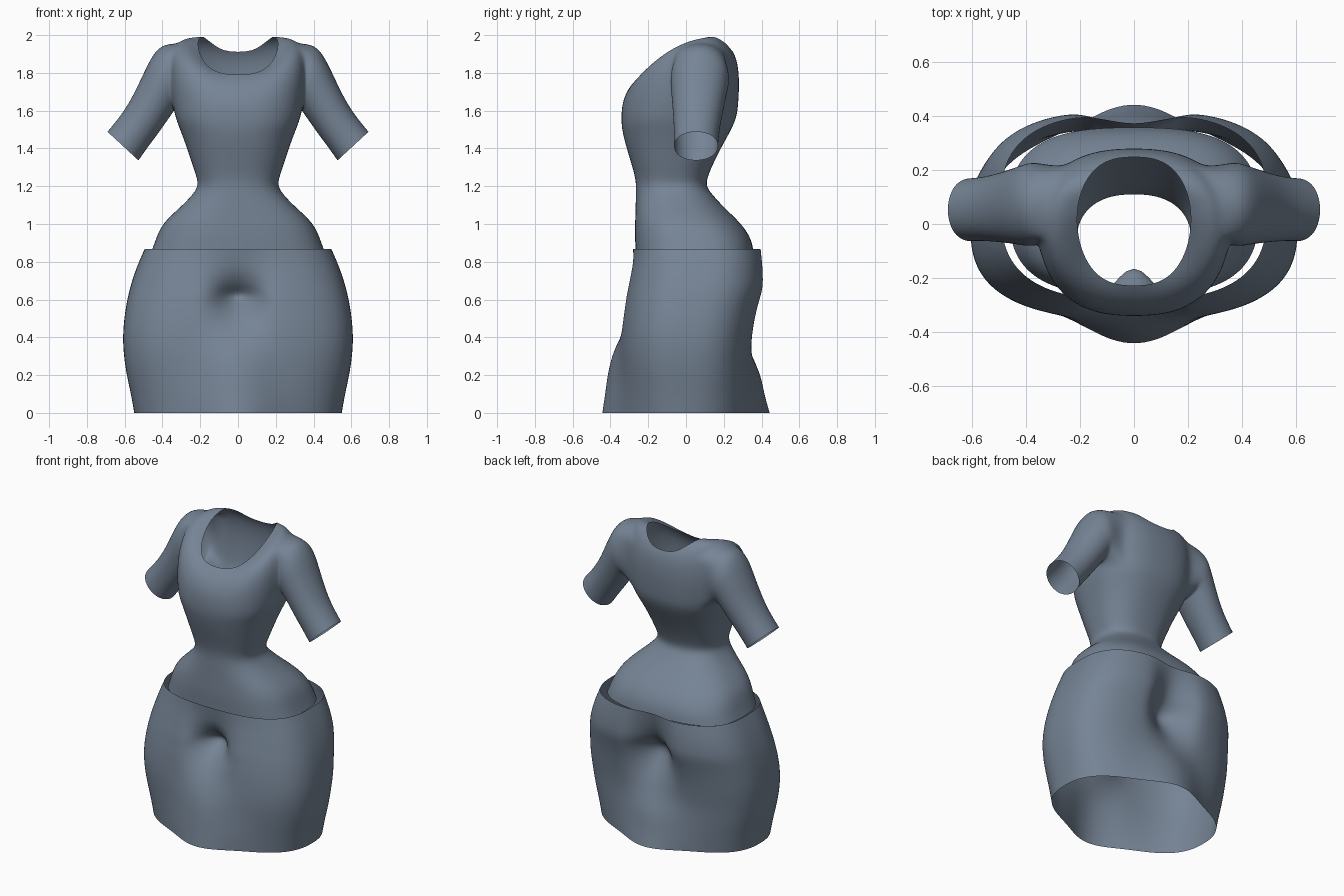
import bpy, bmesh, math
from mathutils import Vector

if "Cube" in bpy.data.objects:
    bpy.data.objects.remove(bpy.data.objects["Cube"])

cloth = bpy.data.materials.new("slate_blue_cloth")
cloth.diffuse_color = (0.18, 0.23, 0.30, 1)
cloth.use_nodes = True
cloth.node_tree.nodes["Principled BSDF"].inputs["Base Color"].default_value = cloth.diffuse_color


def lerp_table(table, s):
    for (a, va), (b, vb) in zip(table, table[1:]):
        if s <= b:
            return va + (vb - va) * (s - a) / (b - a)
    return table[-1][1]


def half_ring(z, hw, yf, yb, steps, n):
    """Right half of a rounded cross-section, running front to back."""
    pts = []
    for j in range(steps + 1):
        a = -math.pi / 2 + math.pi * j / steps
        c, s = max(math.cos(a), 0), math.sin(a)
        if j in (0, steps):
            c = 0
        if j * 2 == steps:
            s = 0
        y = (yf + yb) / 2 + (yb - yf) / 2 * math.copysign(abs(s) ** (2 / n), s)
        pts.append(Vector((hw * c ** (2 / n), y, z)))
    return pts


def finish(name, bm):
    loose = [v for v in bm.verts if not v.link_faces]
    bmesh.ops.delete(bm, geom=loose, context='VERTS')
    bmesh.ops.recalc_face_normals(bm, faces=bm.faces)
    for f in bm.faces:
        f.smooth = True
    me = bpy.data.meshes.new(name)
    bm.to_mesh(me)
    bm.free()
    me.materials.append(cloth)
    ob = bpy.data.objects.new(name, me)
    bpy.context.collection.objects.link(ob)
    mir = ob.modifiers.new("mirror", 'MIRROR')
    mir.use_clip = True
    mir.merge_threshold = 0.002
    sub = ob.modifiers.new("smooth", 'SUBSURF')
    sub.levels = sub.render_levels = 2
    return ob


def loft(bm, rows, skip=lambda i, j: False):
    grid = [[bm.verts.new(p) for p in r] for r in rows]
    for i in range(len(grid) - 1):
        for j in range(len(grid[0]) - 1):
            if not skip(i, j):
                bm.faces.new((grid[i][j], grid[i][j + 1],
                              grid[i + 1][j + 1], grid[i + 1][j]))
    return grid


# --- shirt: body rings (height, half width, front, back, squareness)
BODY = [(0.845, 0.465, -0.268, 0.36, 2.8), (0.90, 0.443, -0.27, 0.352, 2.8),
        (0.96, 0.422, -0.272, 0.325, 2.7), (1.02, 0.385, -0.27, 0.275, 2.6),
        (1.09, 0.305, -0.268, 0.20, 2.5), (1.15, 0.245, -0.266, 0.145, 2.4),
        (1.20, 0.21, -0.265, 0.105, 2.4), (1.25, 0.22, -0.27, 0.115, 2.4),
        (1.32, 0.245, -0.29, 0.145, 2.4), (1.40, 0.27, -0.315, 0.185, 2.4),
        (1.48, 0.30, -0.336, 0.23, 2.4), (1.53, 0.32, -0.343, 0.255, 2.5),
        (1.58, 0.336, -0.343, 0.272, 2.5)]
STEPS, YOKE = 16, 8
rows = [half_ring(z, hw, yf, yb, STEPS, n) for z, hw, yf, yb, n in BODY]

# --- shirt: yoke curves from the chest up to the neckline
NECK_Z = [(-1, 1.79), (-0.7, 1.84), (-0.3, 1.91), (0, 1.955),
          (0.5, 2.0), (0.8, 1.965), (1, 1.91)]
chest = rows[-1]
for k in range(1, YOKE + 1):
    t = k / YOKE
    ring = []
    for j in range(STEPS + 1):
        a = -math.pi / 2 + math.pi * j / STEPS
        c = 0 if j in (0, STEPS) else math.cos(a)
        s = math.sin(a)
        neck = Vector((0.212 * c ** 0.75, 0.02 + (0.25 if s < 0 else 0.23) * s,
                       lerp_table(NECK_Z, s)))
        ctrl = Vector((0.42 * c ** 0.85, 0.05 + (0.39 if s < 0 else 0.25) * s,
                       2.06 - (0.345 if s < 0 else 0.23) * s * s))
        ring.append(chest[j] * (1 - t) ** 2 + ctrl * 2 * t * (1 - t) + neck * t * t)
    rows.append(ring)

# Armhole is a block of faces left out of the yoke
I0, J0, SIZE = len(BODY) - 1, STEPS // 2 - 1, 5
I1, J1 = I0 + SIZE, J0 + SIZE
bm = bmesh.new()
grid = loft(bm, rows, lambda i, j: I0 <= i < I1 and J0 <= j < J1)

loop = ([(I0, j) for j in range(J0, J1)] + [(i, J1) for i in range(I0, I1)]
        + [(I1, j) for j in range(J1, J0, -1)] + [(i, J0) for i in range(I1, I0, -1)])
angles = [math.atan2(i - (I0 + I1) / 2, j - (J0 + J1) / 2) for i, j in loop]
prev = [grid[i][j] for i, j in loop]

# --- sleeve rings: outer x,z, inner x,z, centre y, radius y
SLEEVE = [(0.405, 1.958, 0.337, 1.60, 0.075, 0.16),
          (0.462, 1.885, 0.345, 1.585, 0.07, 0.155),
          (0.51, 1.78, 0.37, 1.55, 0.067, 0.144),
          (0.57, 1.655, 0.43, 1.465, 0.06, 0.13),
          (0.63, 1.565, 0.48, 1.40, 0.056, 0.121),
          (0.693, 1.49, 0.525, 1.335, 0.053, 0.119)]
for ox, oz, ix, iz, yc, ry in SLEEVE:
    mid = Vector(((ox + ix) / 2, yc, (oz + iz) / 2))
    up = Vector(((ox - ix) / 2, 0, (oz - iz) / 2))
    ring = [bm.verts.new(mid + up * math.sin(a) + Vector((0, ry * math.cos(a), 0)))
            for a in angles]
    for k in range(len(ring)):
        m = (k + 1) % len(ring)
        bm.faces.new((prev[k], prev[m], ring[m], ring[k]))
    prev = ring
finish("shirt", bm)

# --- skirt: height, half width, front, back, then depth and width
#     of the centre fold at the front and at the back, squareness
SKIRT = [(0.00, 0.55, -0.35, 0.35, -0.098, 0.20, 0.098, 0.20, 2.4),
         (0.10, 0.567, -0.35, 0.35, -0.083, 0.20, 0.068, 0.20, 2.5),
         (0.20, 0.59, -0.352, 0.35, -0.07, 0.17, 0.052, 0.17, 2.6),
         (0.30, 0.605, -0.355, 0.35, -0.045, 0.15, 0.0, 0.13, 2.7),
         (0.40, 0.611, -0.35, 0.36, 0.0, 0.13, -0.06, 0.13, 2.8),
         (0.50, 0.603, -0.342, 0.378, 0.075, 0.11, -0.15, 0.12, 2.8),
         (0.57, 0.592, -0.332, 0.395, 0.16, 0.10, -0.22, 0.11, 2.8),
         (0.62, 0.582, -0.325, 0.41, 0.25, 0.085, -0.21, 0.11, 2.8),
         (0.67, 0.57, -0.315, 0.422, 0.13, 0.10, -0.15, 0.11, 2.8),
         (0.74, 0.548, -0.302, 0.422, 0.05, 0.12, -0.10, 0.12, 2.8),
         (0.80, 0.525, -0.29, 0.417, 0.02, 0.14, -0.07, 0.12, 2.8),
         (0.867, 0.495, -0.282, 0.408, 0.0, 0.15, -0.04, 0.12, 2.8)]
rows = []
for z, hw, yf, yb, df, wf, db, wb, n in SKIRT:
    ring = half_ring(z, hw, yf, yb, 32, n)
    for j, p in enumerate(ring):
        d, w = (df, wf) if j < 16 else (db, wb)
        if j != 16:
            p.y += d * math.exp(-(p.x / w) ** 2)
    rows.append(ring)
bm = bmesh.new()
loft(bm, rows)
finish("skirt", bm)
